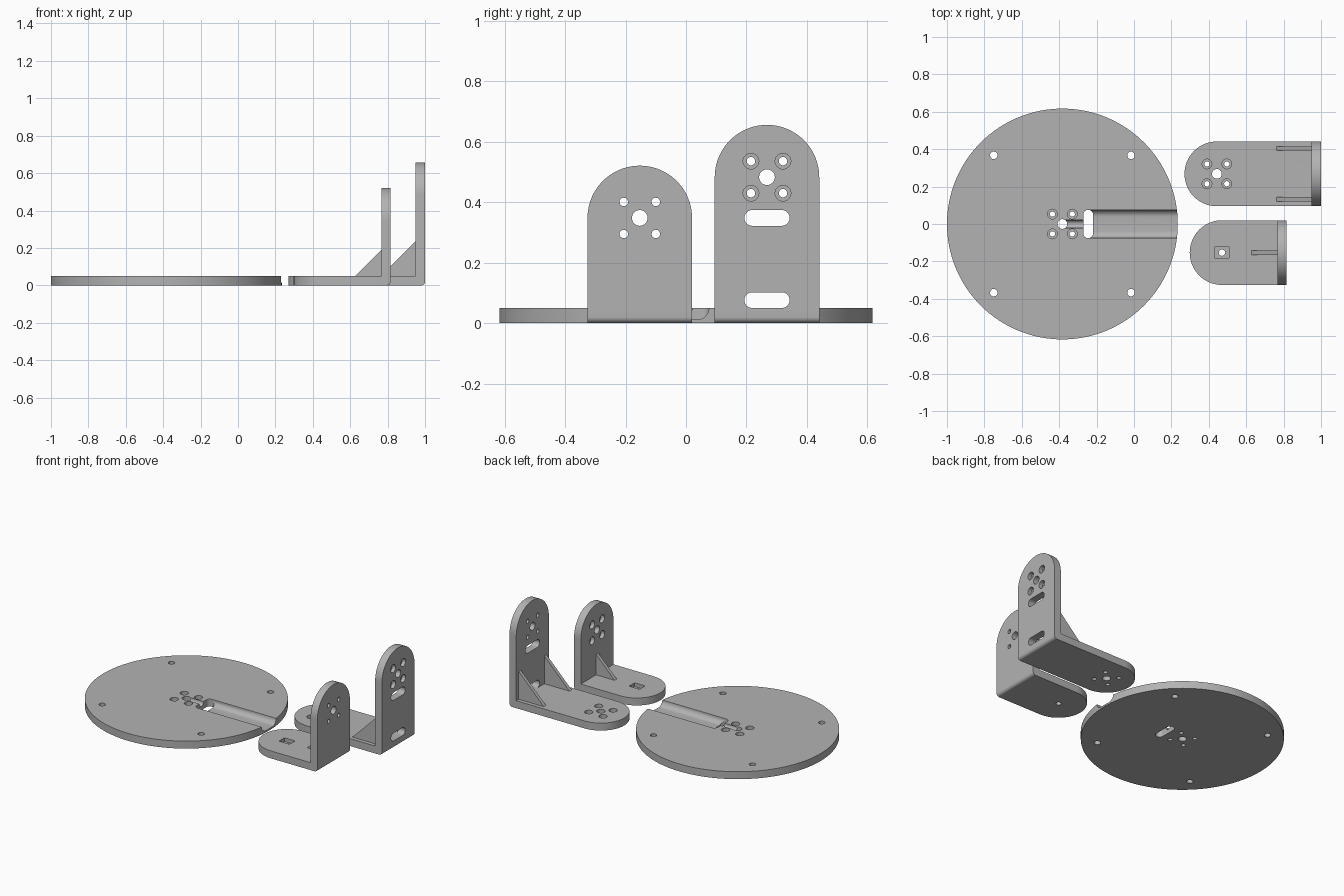
import bpy, bmesh, math

if "Cube" in bpy.data.objects:
    bpy.data.objects.remove(bpy.data.objects["Cube"])

T = 0.05      # plate thickness
P = 0.053     # screw hole offset from the pattern centre
grey = bpy.data.materials.new("plain grey")
grey.diffuse_color = (0.45, 0.45, 0.45, 1)
grey.use_nodes = True
grey.node_tree.nodes["Principled BSDF"].inputs["Base Color"].default_value = grey.diffuse_color


def arc(cx, cy, r, a0, a1, n):
    return [(cx + r * math.cos(math.radians(a0 + (a1 - a0) * i / n)),
             cy + r * math.sin(math.radians(a0 + (a1 - a0) * i / n))) for i in range(n + 1)]


def circle(cx, cy, r, n=32):
    return arc(cx, cy, r, 0, 360, n)[:-1]


def slot(cx, cy, half, r):
    """Round-ended slot lying along the first axis."""
    return arc(cx + half, cy, r, -90, 90, 16) + arc(cx - half, cy, r, 90, 270, 16)


def prism(name, pts, axis, lo, hi):
    """Extrude an outline along an axis: z uses (x, y), x uses (y, z), y uses (x, z)."""
    place = {"z": lambda u, v, w: (u, v, w), "x": lambda u, v, w: (w, u, v),
             "y": lambda u, v, w: (u, w, v)}[axis]
    bm = bmesh.new()
    a, b = ([bm.verts.new(place(u, v, w)) for u, v in pts] for w in (lo, hi))
    bm.faces.new(a)
    bm.faces.new(b)
    for i in range(len(pts)):
        j = (i + 1) % len(pts)
        bm.faces.new((a[i], a[j], b[j], b[i]))
    bmesh.ops.recalc_face_normals(bm, faces=bm.faces)
    mesh = bpy.data.meshes.new(name)
    bm.to_mesh(mesh)
    bm.free()
    ob = bpy.data.objects.new(name, mesh)
    ob.data.materials.append(grey)
    bpy.context.collection.objects.link(ob)
    return ob


def combine(ob, others, operation):
    for other in others:
        mod = ob.modifiers.new("combine", "BOOLEAN")
        mod.operation, mod.solver, mod.object = operation, "EXACT", other
        bpy.context.view_layer.objects.active = ob
        bpy.ops.object.modifier_apply(modifier=mod.name)
        bpy.data.objects.remove(other)


def finish(ob):
    bpy.ops.object.select_all(action="DESELECT")
    ob.select_set(True)
    bpy.context.view_layer.objects.active = ob
    bpy.ops.object.shade_smooth_by_angle(angle=math.radians(25))


def hole_pattern(cu, cv, axis, lo, hi, bore_lo, bore_hi):
    """Centre hole and four screw holes with a wider counterbore."""
    cuts = [prism("cutter", circle(cu, cv, 0.026), axis, lo, hi)]
    for su in (-P, P):
        for sv in (-P, P):
            cuts.append(prism("cutter", circle(cu + su, cv + sv, 0.014, 24), axis, lo, hi))
            cuts.append(prism("cutter", circle(cu + su, cv + sv, 0.026), axis, bore_lo, bore_hi))
    return cuts


def bracket(name, x0, x1, yc, height, rib_ys, rib):
    """Round-ended floor, round-topped wall, triangular ribs, rounded heel."""
    r = 0.173
    xw = x1 - T
    floor = prism(name, arc(x0 + r, yc, r, 90, 270, 48) + [(x1, yc - r), (x1, yc + r)], "z", 0, T)
    wall = prism("wall", arc(yc, height - r, r, 0, 180, 48) + [(yc - r, 0), (yc + r, 0)], "x", xw, x1)
    tri = [(xw - rib, T), (xw, T + rib), (xw + 0.01, T + rib), (xw + 0.01, T - 0.01),
           (xw - rib, T - 0.01)]
    ribs = [prism("rib", tri, "y", y - 0.0115, y + 0.0115) for y in rib_ys]
    combine(floor, [wall] + ribs, "UNION")
    f = 0.02
    heel = arc(x1 - f, f, f, -90, 0, 8) + [(x1 + 0.02, f), (x1 + 0.02, -0.02), (x1 - f, -0.02)]
    combine(floor, [prism("cutter", heel, "y", yc - 0.3, yc + 0.3)], "DIFFERENCE")
    return floor


# Base disc with mounting holes, cable slot and channel
cx = -0.383
disc = prism("base_disc", circle(cx, 0, 0.617, 128), "z", 0, T)
cuts = hole_pattern(cx, 0, "z", -0.1, 0.1, 0.025, 0.1)
for sx in (-0.367, 0.367):
    for sy in (-0.367, 0.367):
        cuts.append(prism("cutter", circle(cx + sx, sy, 0.02, 24), "z", -0.1, 0.1))
cable_slot = [(-0.245 + v, u) for u, v in slot(0, 0, 0.05, 0.026)]
cuts.append(prism("cutter", cable_slot, "z", -0.1, 0.1))
cuts.append(prism("cutter", slot(0, 0.05, 0.038, 0.038), "x", -0.245, 0.4))
cuts.append(prism("cutter", circle(0, 0.046, 0.021), "x", cx, -0.24))
combine(disc, cuts, "DIFFERENCE")
finish(disc)

# Tall bracket with two ribs, two slots and two hole patterns
yc = 0.268
tall = bracket("tall_bracket", 0.27, 1.0, yc, 0.656, (yc - 0.136, yc + 0.136), 0.187)
cuts = hole_pattern(0.443, yc, "z", -0.1, 0.1, 0.025, 0.1)
cuts += hole_pattern(yc, 0.483, "x", 0.9, 1.1, 0.975, 1.1)
for z in (0.348, 0.076):
    cuts.append(prism("cutter", slot(yc, z, 0.049, 0.026), "x", 0.9, 1.1))
combine(tall, cuts, "DIFFERENCE")
finish(tall)

# Short bracket with one rib, one hole pattern and a square nut pocket
yc = -0.153
short = bracket("short_bracket", 0.298, 0.816, yc, 0.521, (yc,), 0.138)
cuts = hole_pattern(yc, 0.348, "x", 0.7, 0.9, 0.7, 0.791)
cuts.append(prism("cutter", circle(0.47, yc, 0.017, 24), "z", -0.1, 0.1))
cuts.append(prism("cutter", [(0.431, yc - 0.029), (0.509, yc - 0.029),
                             (0.509, yc + 0.029), (0.431, yc + 0.029)], "z", 0.025, 0.1))
combine(short, cuts, "DIFFERENCE")
finish(short)
